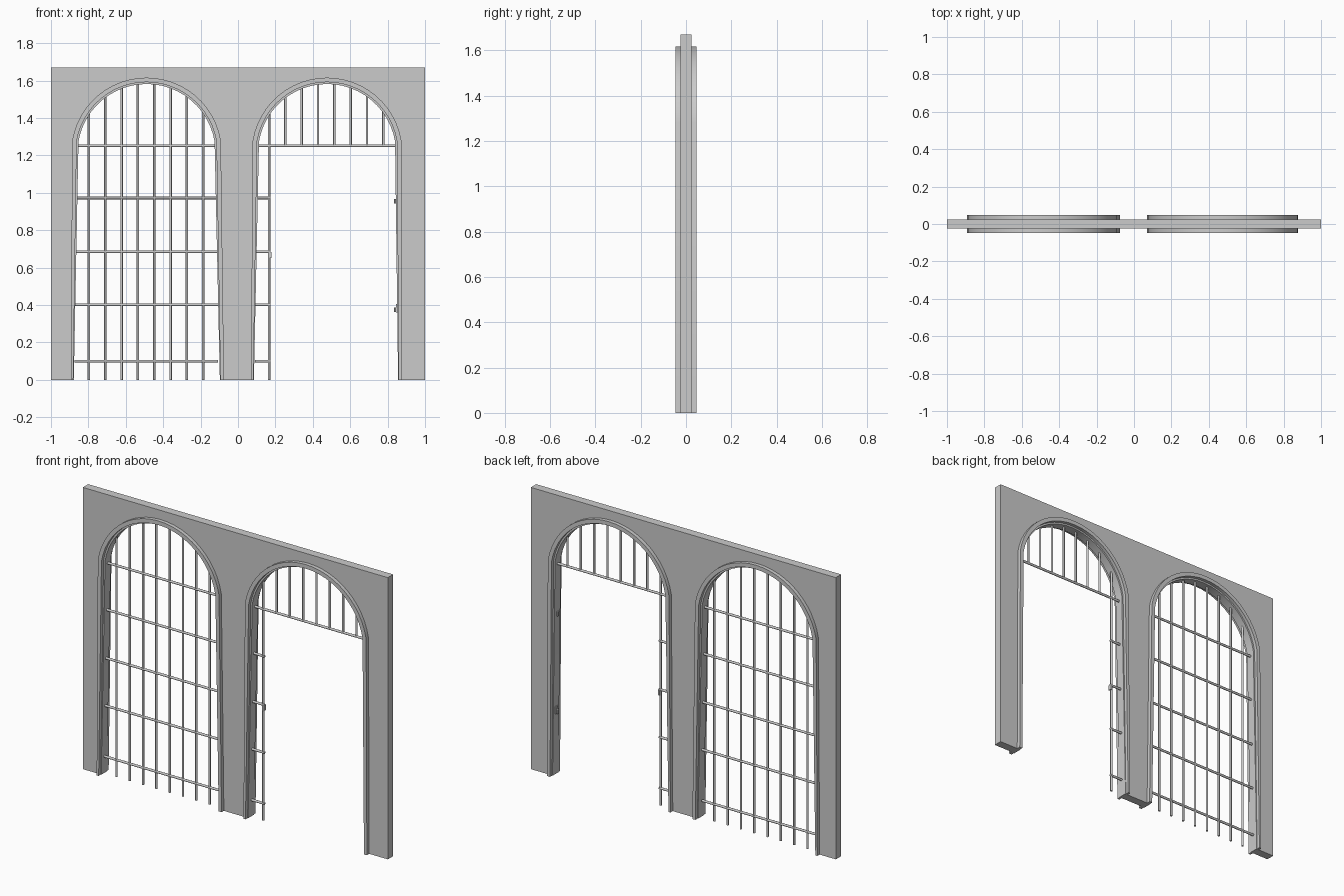
import bpy, bmesh, math
from mathutils import Vector

if "Cube" in bpy.data.objects:
    bpy.data.objects.remove(bpy.data.objects["Cube"])

SPRING, CZ, TOP = 1.28, 1.213, 1.67
SEG = 24
# centre x, opening half-widths at floor level (left leg, right leg)
ARCHES = {"left": (-0.489, 0.389, 0.392), "right": (0.476, 0.391, 0.380)}


def finish(name, bm, smooth=None):
    bmesh.ops.recalc_face_normals(bm, faces=bm.faces)
    me = bpy.data.meshes.new(name)
    bm.to_mesh(me)
    bm.free()
    ob = bpy.data.objects.new(name, me)
    bpy.context.collection.objects.link(ob)
    if smooth:
        bpy.ops.object.select_all(action='DESELECT')
        ob.select_set(True)
        bpy.context.view_layer.objects.active = ob
        bpy.ops.object.shade_smooth_by_angle(angle=math.radians(smooth))
    return ob


def arch_path(cx, r, left, right):
    # floor, up the left leg, over the arc, down the right leg
    a0 = math.asin((SPRING - CZ) / 0.4)
    pts = [(cx - left, 0)]
    for i in range(SEG + 1):
        a = math.pi - a0 - (math.pi - 2 * a0) * i / SEG
        pts.append((cx + r * math.cos(a), CZ + r * math.sin(a)))
    return pts + [(cx + right, 0)]


# wall with two arched openings
outline = [(-1, 0)]
for cx, l, r in ARCHES.values():
    outline += arch_path(cx, 0.388, l + 0.009, r + 0.012)
outline += [(1, 0), (1, TOP), (-1, TOP)]
bm = bmesh.new()
face = bm.faces.new([bm.verts.new((x, -0.025, z)) for x, z in outline])
ext = bmesh.ops.extrude_face_region(bm, geom=[face])
bmesh.ops.translate(bm, vec=(0, 0.05, 0),
                    verts=[v for v in ext["geom"] if isinstance(v, bmesh.types.BMVert)])
bmesh.ops.triangulate(bm, faces=[f for f in bm.faces if len(f.verts) > 4])
finish("wall", bm)

# stepped trim: (arc radius, extra leg half-width at the floor, y)
PROFILE = [(0.403, 0.016, -0.047), (0.379, 0.003, -0.047), (0.379, 0.003, -0.027),
           (0.369, 0, -0.027), (0.369, 0, 0.027), (0.379, 0.003, 0.027),
           (0.379, 0.003, 0.047), (0.403, 0.016, 0.047)]
for side, (cx, l, r) in ARCHES.items():
    bm = bmesh.new()
    rails = []
    for rad, extra, y in PROFILE:
        path = arch_path(cx, rad, l + extra, r + extra + (0.006 if extra > 0.01 else 0))
        rails.append([bm.verts.new((x, y, z)) for x, z in path])
    n = len(rails)
    for k in range(n):
        a, b = rails[k], rails[(k + 1) % n]
        for i in range(len(a) - 1):
            bm.faces.new((a[i], a[i + 1], b[i + 1], b[i]))
    for end in (0, -1):
        bm.faces.new([rail[end] for rail in rails])
    finish(side + "_arch_trim", bm, 30)


def rod(bm, p, q, radius, sides=8):
    p, q = Vector(p), Vector(q)
    d = q - p
    made = bmesh.ops.create_cone(bm, cap_ends=True, segments=sides, radius1=radius,
                                 radius2=radius, depth=d.length)
    rot = d.to_track_quat('Z', 'Y')
    for v in made["verts"]:
        v.co = rot @ v.co + (p + q) / 2


def box(bm, centre, size):
    for v in bmesh.ops.create_cube(bm, size=1)["verts"]:
        v.co = Vector([c * s for c, s in zip(v.co, size)]) + Vector(centre)


LEVELS = [0.10, 0.402, 0.685, 0.973, 1.252]
for side, (cx, l, r) in ARCHES.items():
    # upright bars; the doorway keeps only the first one full height
    bm = bmesh.new()
    for i in range(8):
        x = (-0.797 if side == "left" else 0.166) + 0.0873 * i
        low = 0 if side == "left" or i == 0 else LEVELS[-1]
        rod(bm, (x, 0, low), (x, 0, CZ + math.sqrt(0.374 ** 2 - (x - cx) ** 2)), 0.0065)
    finish(side + "_upright_bars", bm, 50)
    # cross bars
    bm = bmesh.new()
    for z in LEVELS:
        full = side == "left" or z == LEVELS[-1]
        rod(bm, (cx - 0.385, 0, z), (cx + 0.382 if full else 0.175, 0, z), 0.0072)
    finish(side + "_cross_bars", bm, 50)

# gate hinges on the right leg
for name, z in (("lower_hinge", 0.375), ("upper_hinge", 0.955)):
    bm = bmesh.new()
    rod(bm, (0.842, 0, z - 0.013), (0.842, 0, z + 0.013), 0.008)
    box(bm, (0.851, 0, z + 0.008), (0.010, 0.02, 0.045))
    finish(name, bm)

# latch catch on the fixed upright
bm = bmesh.new()
box(bm, (0.172, 0, 0.668), (0.012, 0.018, 0.03))
finish("latch_catch", bm)
